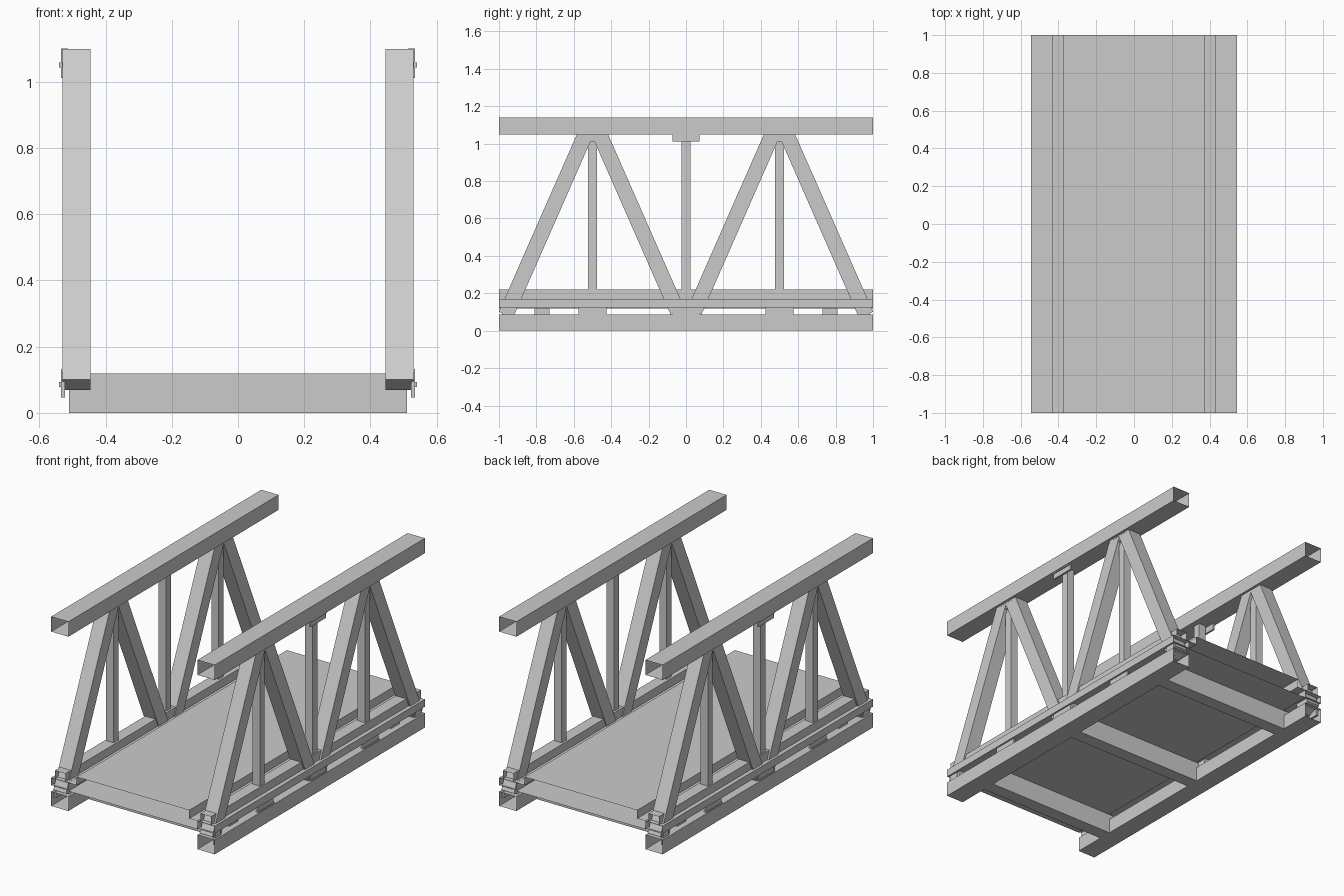
import bpy, bmesh, math
from mathutils import Matrix, Vector

cube = bpy.data.objects.get("Cube")
if cube:
    bpy.data.objects.remove(cube, do_unlink=True)

steel = bpy.data.materials.new("grey steel")
steel.use_nodes = True
grey = (0.6, 0.6, 0.6, 1)
steel.diffuse_color = grey
steel.node_tree.nodes["Principled BSDF"].inputs["Base Color"].default_value = grey


def finish(name, bm):
    mesh = bpy.data.meshes.new(name)
    bm.to_mesh(mesh)
    bm.free()
    mesh.materials.append(steel)
    obj = bpy.data.objects.new(name, mesh)
    bpy.context.collection.objects.link(obj)
    return obj


def box(name, x, y, z):
    """Closed box from three (low, high) ranges."""
    size = [b - a for a, b in (x, y, z)]
    mid = [(a + b) / 2 for a, b in (x, y, z)]
    bm = bmesh.new()
    bmesh.ops.create_cube(bm, size=1, matrix=Matrix.Translation(mid) @ Matrix.Diagonal((*size, 1)))
    return finish(name, bm)


def open_section(name, profile):
    """Profile in x and z run along the whole length, with open ends."""
    bm = bmesh.new()
    near = [bm.verts.new((x, -1, z)) for x, z in profile]
    far = [bm.verts.new((x, 1, z)) for x, z in profile]
    n = len(profile)
    for i in range(n):
        j = (i + 1) % n
        bm.faces.new((near[i], near[j], far[j], far[i]))
    bmesh.ops.recalc_face_normals(bm, faces=bm.faces)
    # A run of side faces is an open shell: make sure it points outwards
    top = max(bm.faces, key=lambda f: f.calc_center_median().z)
    if top.normal.z < 0:
        bmesh.ops.reverse_faces(bm, faces=bm.faces)
    return finish(name, bm)


def tube(name, x, z):
    return open_section(name, [(x[0], z[0]), (x[1], z[0]), (x[1], z[1]), (x[0], z[1])])


def strut(name, x, start, end, width):
    """Square-ended bar between two (y, z) points."""
    a, b = Vector((x, *start)), Vector((x, *end))
    d = b - a
    turn = Matrix.Rotation(math.atan2(-d.y, d.z), 4, 'X')
    bm = bmesh.new()
    bmesh.ops.create_cube(bm, size=1, matrix=Matrix.Translation((a + b) / 2) @ turn
                          @ Matrix.Diagonal((0.085, width, d.length, 1)))
    return finish(name, bm)


# Deck: hollow raised panel with a lower ledge on each side
half = [(0.43, 0.12), (0.43, 0.17), (0.375, 0.17), (0.375, 0.22)]
open_section("deck", half + [(-x, z) for x, z in reversed(half)])

# Cross beams under the deck
for i, y in enumerate((-0.77, 0, 0.77)):
    box(f"cross_beam_{i + 1}", (-0.51, 0.51), (y - 0.04, y + 0.04), (0, 0.119))

# Two side trusses
for side, s in (("left", 1), ("right", -1)):
    def span(a, b):
        return sorted((s * a, s * b))

    # Chords and stringers
    tube(f"{side}_top_chord", span(0.43, 0.545), (1.05, 1.14))
    tube(f"{side}_bottom_chord", span(0.43, 0.545), (0, 0.087))
    tube(f"{side}_lower_stringer", span(0.431, 0.545), (0.125, 0.17))
    tube(f"{side}_upper_stringer", span(0.45, 0.52), (0.17, 0.22))

    # Diagonals leaning in to each apex
    for bay, mid in (("front", -0.5), ("back", 0.5)):
        for end, d in (("front", -1), ("back", 1)):
            strut(f"{side}_{bay}_bay_{end}_diagonal", s * 0.4875,
                  (mid + d * 0.463, 0.085), (mid + d * 0.024, 1.083), 0.082)

    # Uprights with their joint plates
    for place, y in (("front", -0.5), ("middle", 0), ("back", 0.5)):
        box(f"{side}_{place}_upright", span(0.463, 0.512), (y - 0.023, y + 0.023), (0.18, 1.08))
        box(f"{side}_{place}_lower_plate", span(0.523, 0.535), (y - 0.075, y + 0.075), (0.047, 0.133))
        box(f"{side}_{place}_lower_flange", span(0.525, 0.541), (y - 0.075, y + 0.075), (0.078, 0.093))
        outer = 0.535 if y == 0 else 0.525
        w = 0.073 if y == 0 else 0.05
        box(f"{side}_{place}_upper_plate", span(outer - 0.012, outer), (y - w, y + w), (1.012, 1.1))
        box(f"{side}_{place}_upper_flange", span(outer - 0.01, outer + 0.006), (y - w, y + w), (1.043, 1.058))

    # Joint plates at the ends of the truss
    for place, y in (("front", -0.955), ("back", 0.955)):
        box(f"{side}_{place}_end_plate", span(0.523, 0.535), (y - 0.03, y + 0.03), (0.047, 0.133))
